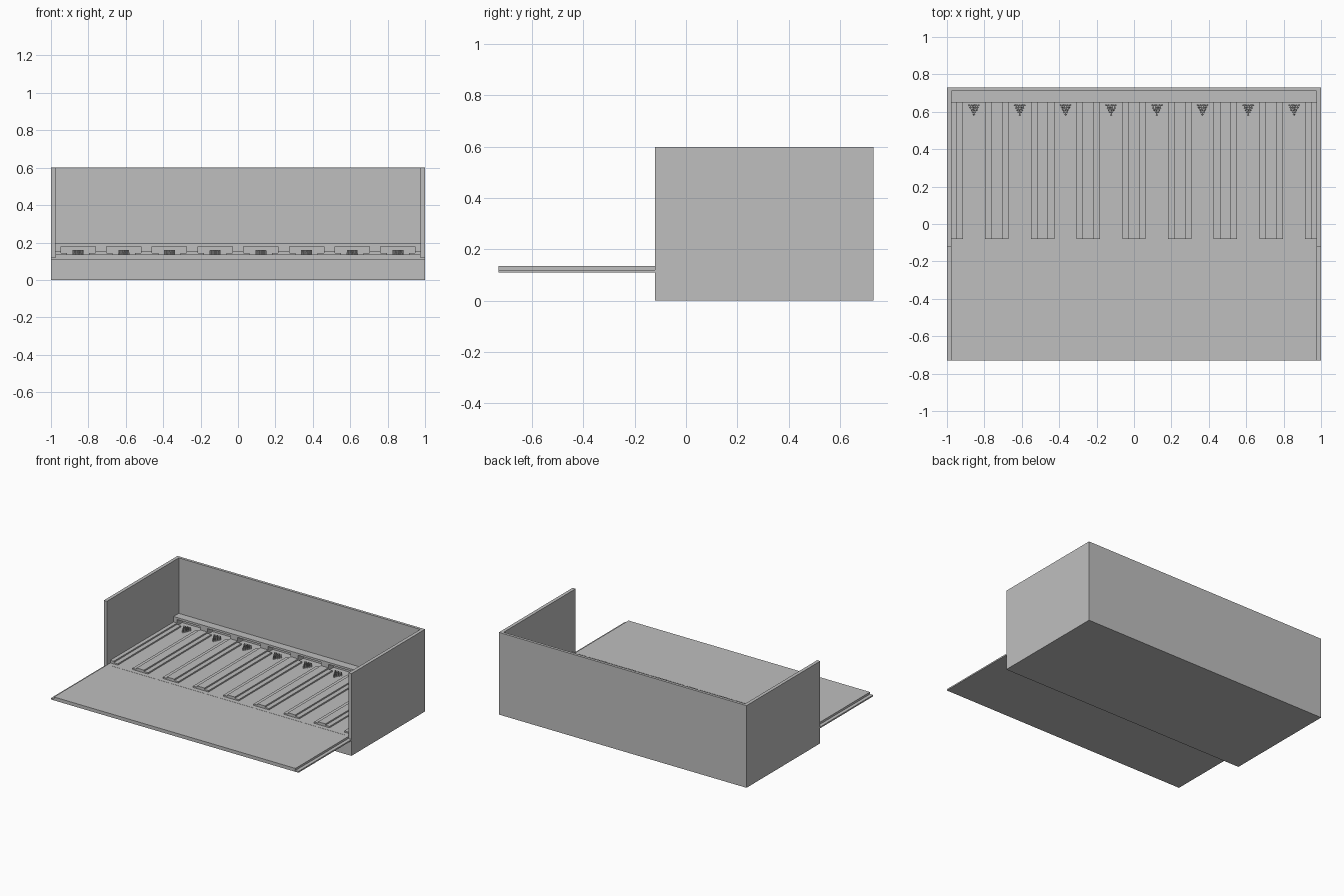
import bpy
import bmesh
from mathutils import Matrix

cube = bpy.data.objects.get("Cube")
if cube:
    bpy.data.objects.remove(cube, do_unlink=True)

grey = bpy.data.materials.new("plain grey")
grey.use_nodes = True
grey.diffuse_color = (0.52, 0.52, 0.52, 1)
grey.node_tree.nodes["Principled BSDF"].inputs["Base Color"].default_value = (0.52, 0.52, 0.52, 1)


def finish(name, bm):
    mesh = bpy.data.meshes.new(name)
    bm.to_mesh(mesh)
    bm.free()
    mesh.materials.append(grey)
    obj = bpy.data.objects.new(name, mesh)
    bpy.context.collection.objects.link(obj)
    return obj


def add_box(bm, x0, x1, y0, y1, z0, z1):
    centre = Matrix.Translation(((x0 + x1) / 2, (y0 + y1) / 2, (z0 + z1) / 2))
    size = Matrix.Diagonal((x1 - x0, y1 - y0, z1 - z0, 1))
    bmesh.ops.create_cube(bm, size=1, matrix=centre @ size)


def box(name, *bounds):
    bm = bmesh.new()
    add_box(bm, *bounds)
    return finish(name, bm)


FRONT, SHELF, BACK = -0.12, -0.73, 0.73
INNER, WALL_Y = 0.975, 0.71
FLOOR, LIP = 0.135, 0.12
PITCH = 0.2443

# Cabinet shell
box("base", -1, 1, FRONT, BACK, 0, 0.11)
box("back_wall", -1, 1, WALL_Y, BACK, 0.11, 0.6)
box("left_wall", INNER, 1, FRONT, WALL_Y, 0.11, 0.6)
box("right_wall", -1, -INNER, FRONT, WALL_Y, 0.11, 0.6)

# Stepped floor board that runs out in front
box("shelf_lower_layer", -1, 1, SHELF, FRONT, 0.11, LIP)
box("shelf_upper_layer", -INNER, INNER, SHELF, FRONT, LIP, FLOOR)
box("lane_floor", -INNER, INNER, FRONT, WALL_Y, 0.11, FLOOR)
box("floor_seam", -0.945, 0.945, -0.115, -0.109, FLOOR, FLOOR + 0.001)

# Lane dividers: low side strips with a taller web, and pillars at the back
dividers = bmesh.new()
pillars = bmesh.new()
for k in range(-4, 5):
    x = k * PITCH

    def span(half):
        return max(x - half, -INNER), min(x + half, INNER)

    add_box(dividers, *span(0.0625), -0.08, 0.65, FLOOR, 0.145)
    add_box(dividers, *span(0.03), -0.08, 0.65, 0.145, 0.155)
    add_box(pillars, *span(0.03), 0.65, WALL_Y, FLOOR, 0.18)
finish("lane_dividers", dividers)
finish("back_pillars", pillars)
box("back_ledge", -INNER, INNER, 0.65, WALL_Y, 0.18, 0.195)

# Triangles of small pegs at the end of every lane
pegs = bmesh.new()
for lane in range(8):
    x = (lane - 3.5) * PITCH
    for row in range(5):
        for i in range(row + 1):
            place = Matrix.Translation((x + (i - row / 2) * 0.0125, 0.585 + row * 0.0125, FLOOR + 0.0125))
            bmesh.ops.create_cone(pegs, cap_ends=True, segments=10, radius1=0.005,
                                  radius2=0.004, depth=0.025, matrix=place)
finish("lane_pegs", pegs)
